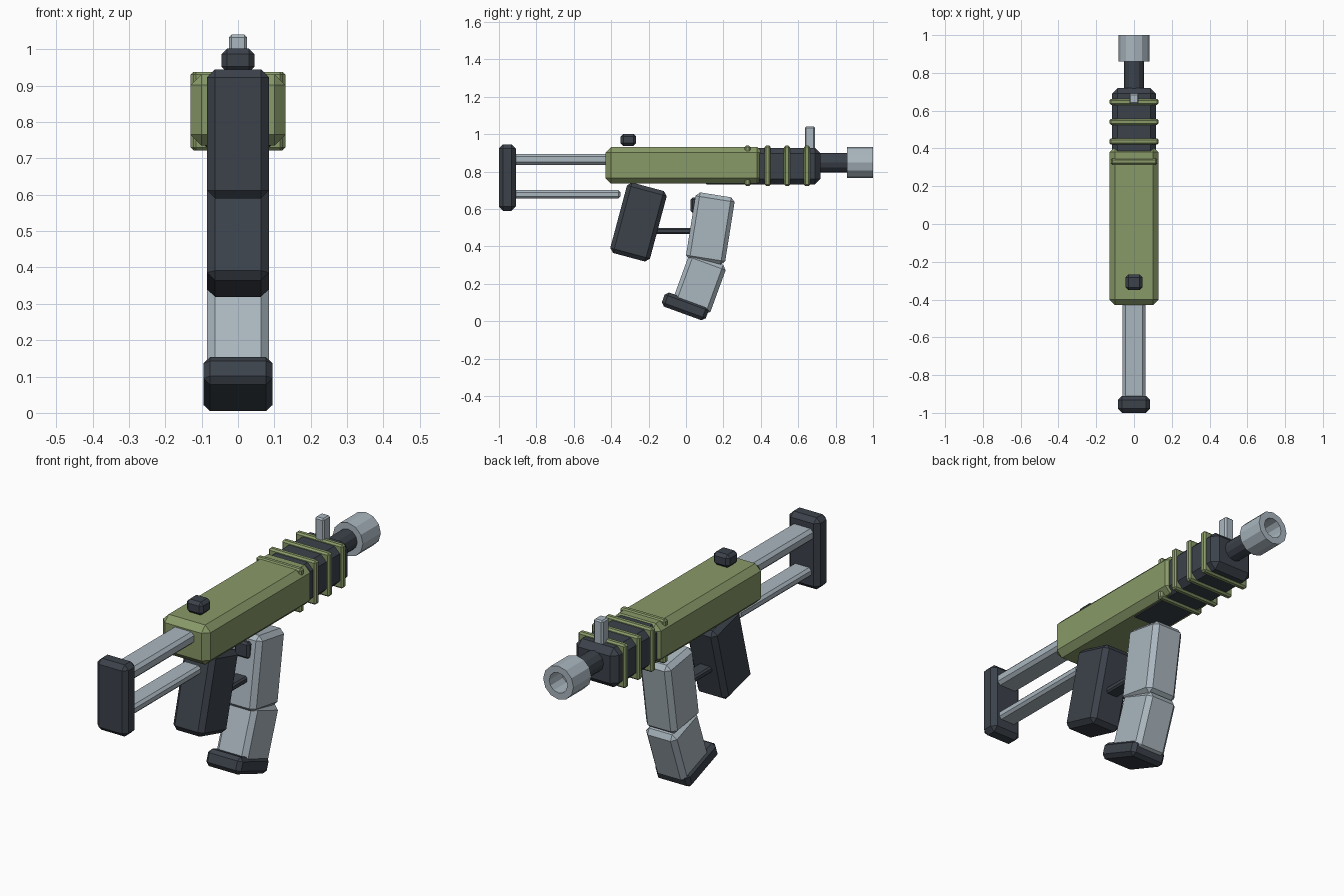
import bpy, bmesh
from math import radians, cos, sin, pi

if "Cube" in bpy.data.objects:
    bpy.data.objects.remove(bpy.data.objects["Cube"])


def material(name, rgb):
    m = bpy.data.materials.new(name)
    m.diffuse_color = (*rgb, 1)
    m.use_nodes = True
    m.node_tree.nodes["Principled BSDF"].inputs["Base Color"].default_value = m.diffuse_color
    return m


GREEN = material("olive", (0.25, 0.32, 0.14))
DARK = material("dark_metal", (0.045, 0.055, 0.07))
STEEL = material("light_steel", (0.40, 0.47, 0.52))


def finish(bm, name, mat):
    bmesh.ops.recalc_face_normals(bm, faces=bm.faces)
    me = bpy.data.meshes.new(name)
    bm.to_mesh(me)
    bm.free()
    me.materials.append(mat)
    ob = bpy.data.objects.new(name, me)
    bpy.context.collection.objects.link(ob)
    return ob


def block(name, mat, x, y, z, bevel, tilt=0):
    """Chamfered box: half width x, (min, max) ranges in y and z, leaned about x."""
    bm = bmesh.new()
    bmesh.ops.create_cube(bm, size=1)
    for v in bm.verts:
        v.co.x *= 2 * x
        v.co.y *= y[1] - y[0]
        v.co.z *= z[1] - z[0]
    bmesh.ops.bevel(bm, geom=bm.edges[:], offset=bevel, segments=1,
                    profile=0.5, affect='EDGES')
    ob = finish(bm, name, mat)
    ob.location = (0, sum(y) / 2, sum(z) / 2)
    ob.rotation_euler.x = radians(tilt)
    return ob


def tilted(name, mat, x, centre, depth, height, bevel, tilt):
    cy, cz = centre
    return block(name, mat, x, (cy - depth / 2, cy + depth / 2),
                 (cz - height / 2, cz + height / 2), bevel, tilt)


def lathe(name, mat, profile, z, sides=12):
    """Closed (radius, y) profile swept around the barrel axis."""
    bm = bmesh.new()
    rings = [[bm.verts.new((r * cos(2 * pi * i / sides), y, z + r * sin(2 * pi * i / sides)))
              for i in range(sides)] for r, y in profile]
    for a, b in zip(rings, rings[1:]):
        for i in range(sides):
            j = (i + 1) % sides
            bm.faces.new((a[i], a[j], b[j], b[i]))
    bm.faces.new(rings[0])
    bm.faces.new(rings[-1])
    return finish(bm, name, mat)


# Stock
block("butt_plate", DARK, 0.085, (-1.0, -0.91), (0.59, 0.945), 0.022)
block("upper_stock_rod", STEEL, 0.06, (-0.94, -0.38), (0.835, 0.895), 0.015)
block("lower_stock_rod", STEEL, 0.05, (-0.94, -0.35), (0.655, 0.70), 0.012)

# Receiver, handguard and bands
block("receiver", GREEN, 0.13, (-0.43, 0.41), (0.735, 0.932), 0.03)
block("handguard", DARK, 0.117, (0.08, 0.72), (0.731, 0.926), 0.03)
for i, (y, w) in enumerate([(0.33, 0.123), (0.437, 0.13), (0.541, 0.13), (0.647, 0.13)]):
    block(f"band_{i + 1}", GREEN, w, (y - 0.016, y + 0.016), (0.722, 0.938), 0.008)

# Barrel and hollow muzzle
lathe("barrel", DARK, [(0.052, 0.68), (0.052, 0.88)], 0.848)
lathe("muzzle", STEEL, [(0.083, 0.86), (0.083, 1.0), (0.05, 1.0), (0.05, 0.90)], 0.848)

# Sights
block("front_sight", STEEL, 0.025, (0.635, 0.69), (0.90, 1.04), 0.007)
block("rear_sight", DARK, 0.045, (-0.35, -0.267), (0.937, 1.002), 0.015)

# Grip and trigger guard
tilted("grip", DARK, 0.085, (-0.254, 0.53), 0.22, 0.39, 0.022, -15)
block("trigger_guard", DARK, 0.035, (-0.19, 0.06), (0.465, 0.497), 0.008)
block("trigger", DARK, 0.04, (0.025, 0.11), (0.58, 0.66), 0.01)

# Curved magazine
tilted("magazine_upper", STEEL, 0.085, (0.13, 0.495), 0.212, 0.365, 0.022, -9)
tilted("magazine_lower", STEEL, 0.085, (0.072, 0.198), 0.212, 0.28, 0.022, -20)
tilted("magazine_base", DARK, 0.095, (-0.004, 0.079), 0.25, 0.08, 0.018, -20)
